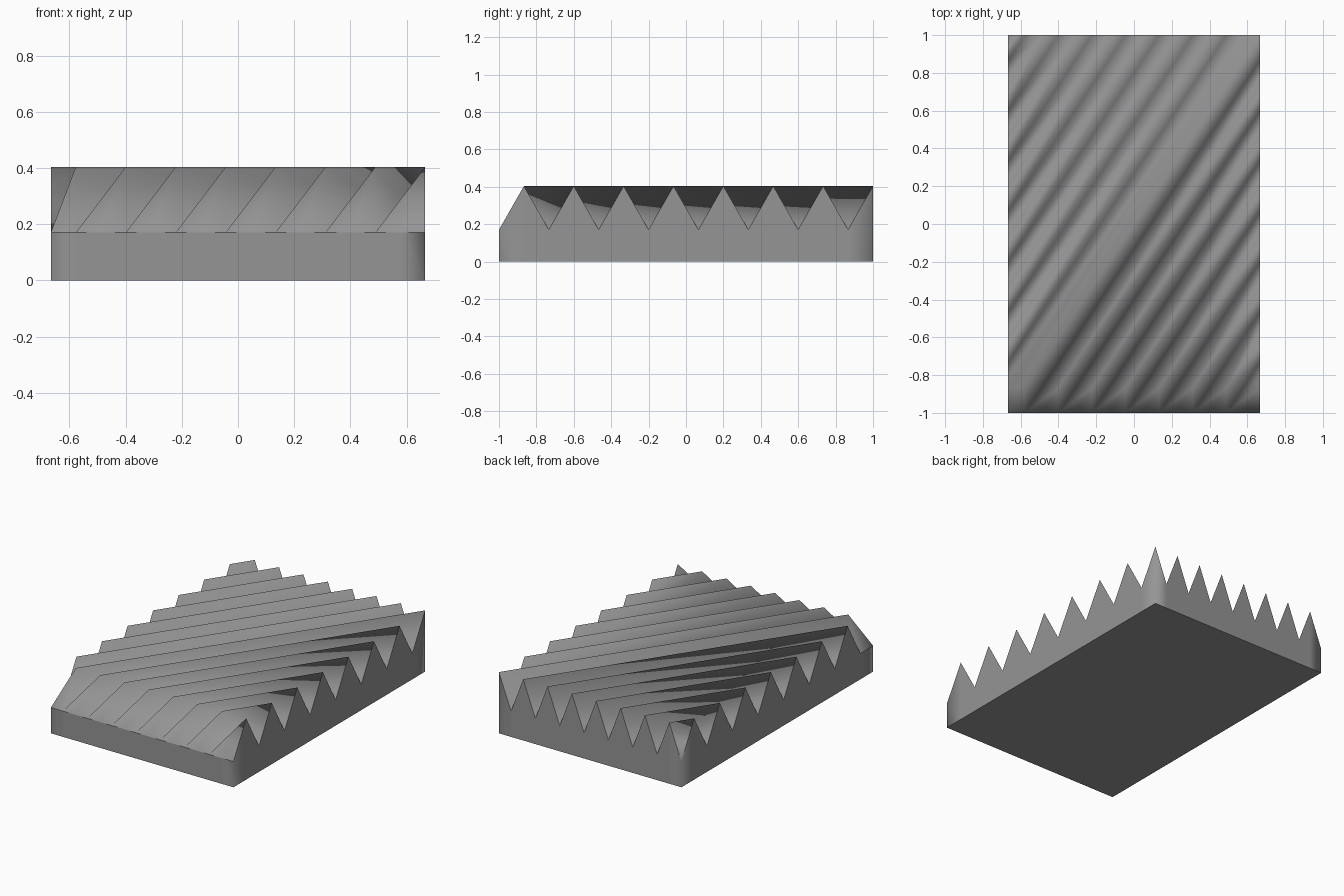
import bpy
import bmesh

# Remove the default cube
cube = bpy.data.objects.get("Cube")
if cube:
    bpy.data.objects.remove(cube, do_unlink=True)

HX, HY = 2 / 3, 1.0        # half width and half length
LOW, HIGH = 0.17, 0.404    # groove and ridge heights
STEP = 2 / 15              # ridge to groove spacing along y
SLOPE = HY / HX            # ridges run parallel to the plan diagonal
RAMP = -HY + STEP          # ridges slope down to the front edge from here

# Plain grey material
grey = bpy.data.materials.new("grey")
grey.use_nodes = True
colour = (0.3, 0.3, 0.3, 1)
grey.diffuse_color = colour
grey.node_tree.nodes["Principled BSDF"].inputs["Base Color"].default_value = colour

bm = bmesh.new()


def ridge_or_groove(j):
    """Vertices of one diagonal line, from front to back."""
    c, z = j * STEP, HIGH if j % 2 == 0 else LOW
    x0 = max(-HX, (-HY - c) / SLOPE)
    x1 = min(HX, (HY - c) / SLOPE)
    xs = [x0] if x1 - x0 < 0.001 else [x0, x1]
    points = [(x, SLOPE * x + c, z) for x in xs]
    if j % 2 == 0 and j <= 0:
        foot = (x0, -HY, LOW)
        shoulder = ((RAMP - c) / SLOPE, RAMP, HIGH)
        points = [foot, shoulder] + [p for p in points[1:] if p[1] - RAMP > 0.001]
    return [bm.verts.new(p) for p in points]


# Ridged top: flat strips between neighbouring lines, with a sloped front end
lines = {j: ridge_or_groove(j) for j in range(-15, 16)}
for j in range(-14, 15, 2):
    for side in (j - 1, j + 1):
        ridge, groove = lines[j], lines[side]
        if j <= 0:
            bm.faces.new((ridge[0], ridge[1], groove[0]))
            ridge = ridge[1:]
        strip = ridge + groove[::-1]
        if len(strip) > 2:
            bm.faces.new(strip)
for face in bm.faces:
    face.smooth = True

# Side walls down to the ground and a flat underside
rim = [e for e in bm.edges if e.is_boundary]
for e in rim:
    e.smooth = False
walls = bmesh.ops.extrude_edge_only(bm, edges=rim)["geom"]
for v in walls:
    if isinstance(v, bmesh.types.BMVert):
        v.co.z = 0
bottom = [e for e in bm.edges if e.is_boundary]
for e in bottom:
    e.smooth = False
bmesh.ops.holes_fill(bm, edges=bottom, sides=0)
bmesh.ops.recalc_face_normals(bm, faces=bm.faces)

mesh = bpy.data.meshes.new("ridged_block")
bm.to_mesh(mesh)
bm.free()
mesh.materials.append(grey)
block = bpy.data.objects.new("ridged_block", mesh)
bpy.context.collection.objects.link(block)
